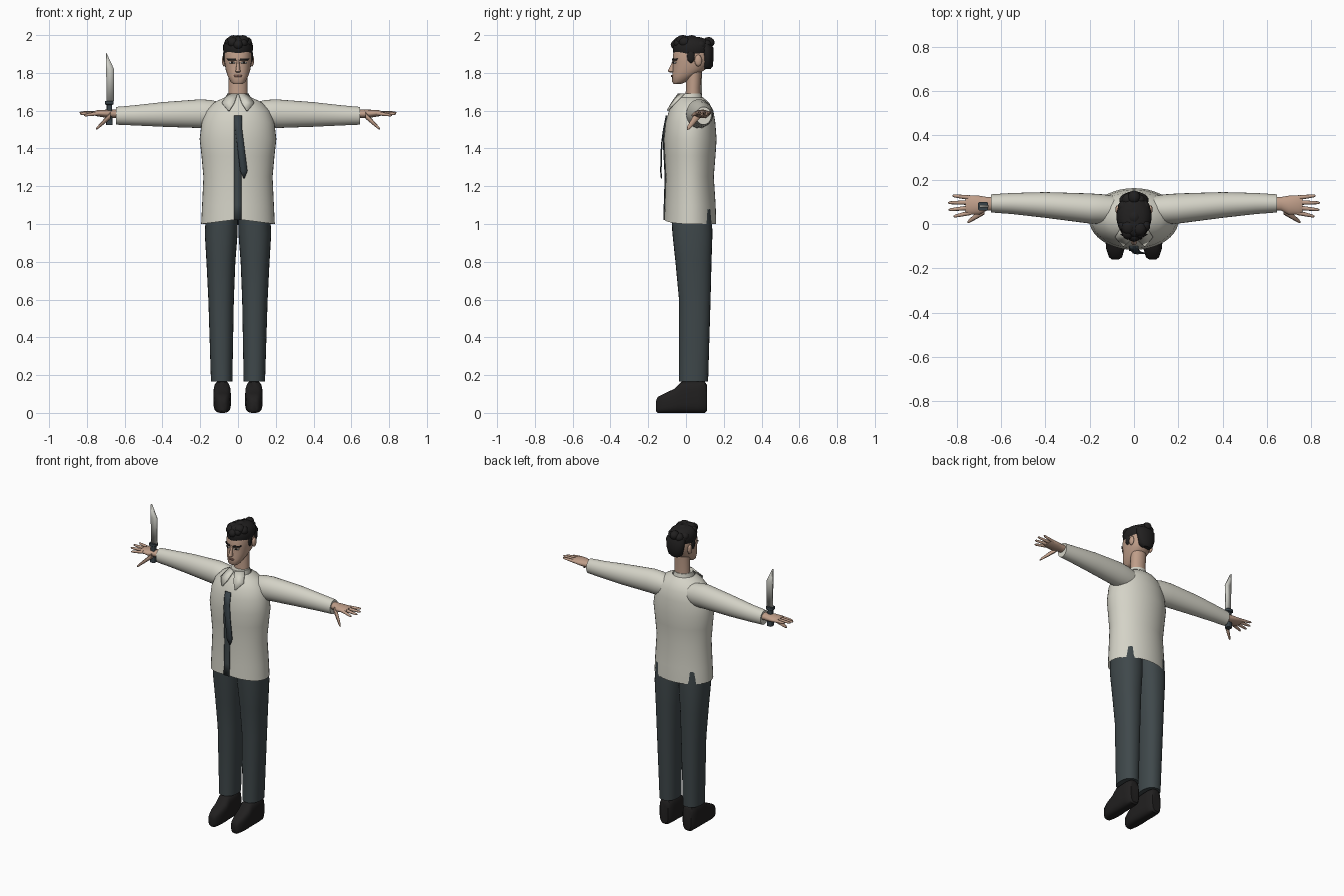
import bpy, bmesh, math, random
from mathutils import Vector

random.seed(4)
if "Cube" in bpy.data.objects:
    bpy.data.objects.remove(bpy.data.objects["Cube"])
parts = []


def material(name, r, g, b):
    m = bpy.data.materials.new(name)
    m.use_nodes = True
    m.diffuse_color = (r, g, b, 1)
    m.node_tree.nodes["Principled BSDF"].inputs["Base Color"].default_value = (r, g, b, 1)
    return m


SHIRT = material("warm white cloth", .66, .65, .57)
SLATE = material("dark slate cloth", .05, .065, .07)
TIE = material("tie blue grey", .04, .055, .065)
BLACK = material("soft black", .015, .014, .014)
SKIN = material("skin", .52, .34, .25)
LIP = material("lips", .33, .17, .13)
STEEL = material("pale steel", .62, .62, .57)


def finish(name, bm, mat, mirror=False, thick=0):
    bmesh.ops.recalc_face_normals(bm, faces=bm.faces)
    mesh = bpy.data.meshes.new(name)
    bm.to_mesh(mesh)
    bm.free()
    mesh.materials.append(mat)
    obj = bpy.data.objects.new(name, mesh)
    bpy.context.scene.collection.objects.link(obj)
    if thick:
        mod = obj.modifiers.new("thickness", "SOLIDIFY")
        mod.thickness, mod.offset = thick, 0
    if mirror:
        obj.modifiers.new("mirror", "MIRROR")
    parts.append(obj)
    return obj


def loft(name, axis, rings, mat, power=2.0, sides=28, mirror=False, caps=True):
    """Skin superellipse rings (position, u0, u1, v0, v1) along an axis."""
    order = {"x": (2, 0, 1), "y": (0, 2, 1), "z": (0, 1, 2)}[axis]
    bm = bmesh.new()
    loops = []
    for w, u0, u1, v0, v1 in rings:
        loop = []
        for i in range(sides):
            t = math.tau * i / sides
            c, s = [math.copysign(abs(k) ** (2 / power), k) for k in (math.cos(t), math.sin(t))]
            uvw = ((u0 + u1) / 2 + c * (u1 - u0) / 2, (v0 + v1) / 2 + s * (v1 - v0) / 2, w)
            loop.append(bm.verts.new([uvw[k] for k in order]))
        loops.append(loop)
    for a, b in zip(loops, loops[1:]):
        for i in range(sides):
            j = (i + 1) % sides
            bm.faces.new((a[i], a[j], b[j], b[i]))
    if caps:
        bm.faces.new(loops[0])
        bm.faces.new(loops[-1])
    return finish(name, bm, mat, mirror)


def body(name, rings, mat, **options):
    """Upright loft centred on x = 0 from (z, half width, front, back)."""
    return loft(name, "z", [(z, -w, w, f, b) for z, w, f, b in rings], mat, **options)


def plate(name, rows, mat, mirror=False, thick=.006):
    """Thin strip from rows (z, x left, x right, y left, y right)."""
    bm = bmesh.new()
    pairs = [(bm.verts.new((l, yl, z)), bm.verts.new((r, yr, z))) for z, l, r, yl, yr in rows]
    for (a, b), (c, d) in zip(pairs, pairs[1:]):
        bm.faces.new((a, b, d, c))
    return finish(name, bm, mat, mirror, thick)


def blob(name, centre, size, mat, mirror=False):
    bm = bmesh.new()
    bmesh.ops.create_icosphere(bm, subdivisions=2, radius=1)
    for v in bm.verts:
        v.co = Vector(centre) + v.co * Vector(size)
    return finish(name, bm, mat, mirror)


def finger(name, a, b, r0, r1):
    """Tapered digit between two points, running outward along x."""
    rings = []
    for t, k in ((0, 1), (.5, 1), (.9, .9), (1, .4)):
        p = Vector(a).lerp(Vector(b), t)
        r = (r0 + (r1 - r0) * t) * k
        rings.append((p.x, p.y - r, p.y + r, p.z - r, p.z + r))
    loft(name, "x", rings, SKIN, sides=10, mirror=True)


# Shirt with a hem that lifts toward the front opening
shirt = body("shirt_body", [
    (1, .195, -.115, .16), (1.1, .19, -.112, .157), (1.25, .183, -.107, .147),
    (1.36, .193, -.113, .156), (1.45, .203, -.117, .162), (1.54, .192, -.108, .155),
    (1.6, .168, -.09, .145), (1.645, .125, -.065, .12), (1.67, .07, -.045, .09)],
    SHIRT, sides=40, caps=False)
for v in shirt.data.vertices:
    if v.co.z < 1.01 and v.co.y < 0:
        v.co.z += .025 * (1 - abs(v.co.x) / .195)
loft("sleeves", "x", [
    (.08, .01, .125, 1.515, 1.64), (.14, 0, .134, 1.505, 1.656), (.2, .002, .138, 1.508, 1.66),
    (.4, .028, .144, 1.515, 1.645), (.55, .045, .14, 1.522, 1.628),
    (.645, .052, .134, 1.526, 1.62)], SHIRT, mirror=True)
body("collar_band", [(1.65, .068, -.05, .092), (1.675, .06, -.04, .085), (1.692, .057, -.033, .082)], SHIRT)
plate("collar_flaps", [(1.688, .004, .055, -.042, -.01), (1.64, .02, .085, -.077, -.058),
                       (1.6, .045, .052, -.099, -.097)], SHIRT, mirror=True)

# Dark opening down the shirt front, and the loose tie over it
plate("shirt_opening", [(z, -.022, .018, y, y) for z, y in (
    (1.02, -.117), (1.1, -.115), (1.25, -.11), (1.36, -.116), (1.45, -.12), (1.54, -.111), (1.57, -.102))], SLATE)
plate("tie", [(1.575, -.02, .02, -.104, -.104), (1.5, -.015, .022, -.119, -.119),
              (1.42, -.005, .032, -.13, -.128), (1.28, .012, .05, -.134, -.132),
              (1.24, .03, .034, -.13, -.13)], TIE)

# Trousers and shoes
loft("trouser_legs", "z", [
    (.165, .03, .143, -.037, .117), (.6, .022, .157, -.037, .13), (.8, .014, .167, -.056, .135),
    (.95, .002, .176, -.072, .14), (1.08, 0, .168, -.08, .135)], SLATE, power=2.3, mirror=True)
loft("shoes", "y", [
    (-.16, .068, .1, .01, .06), (-.15, .054, .113, 0, .085), (-.11, .042, .126, 0, .105),
    (-.06, .037, .13, 0, .128), (-.025, .038, .13, 0, .165), (.06, .04, .13, 0, .17),
    (.1, .045, .125, 0, .165), (.11, .055, .115, .01, .15)], BLACK, power=3.2, mirror=True)

# Hands: palm, four spread fingers and a lowered thumb
loft("palms", "x", [
    (.63, .062, .122, 1.56, 1.605), (.665, .06, .122, 1.56, 1.605), (.7, .042, .128, 1.563, 1.605),
    (.745, .042, .13, 1.57, 1.603), (.76, .05, .124, 1.575, 1.598)], SKIN, mirror=True)
for label, y, tip_x, tip_y, z in (("index", .052, .815, .034, 1.575), ("middle", .074, .837, .064, 1.583),
                                  ("ring", .097, .84, .096, 1.59), ("little", .118, .82, .128, 1.594)):
    finger(label + "_fingers", (.735, y, 1.586), (tip_x, tip_y, z), .011, .007)
finger("thumbs", (.675, .062, 1.575), (.752, .008, 1.502), .019, .009)

# Knife standing upright on the right hand
loft("knife_handle", "z", [(1.525, -.698, -.664, .062, .098), (1.6, -.695, -.667, .066, .094),
                           (1.63, -.695, -.667, .066, .094), (1.634, -.704, -.658, .06, .1),
                           (1.652, -.704, -.658, .06, .1)], TIE, power=5, sides=16)
plate("knife_blade", [(1.65, -.696, -.657, .08, .08), (1.82, -.698, -.656, .08, .08),
                      (1.905, -.698, -.696, .08, .08)], STEEL, thick=.012)

# Neck, head and face
body("neck", [(1.65, .052, -.005, .08), (1.72, .05, 0, .077), (1.83, .05, 0, .085)], SKIN)
body("head", [
    (1.742, .026, -.066, -.025), (1.752, .038, -.073, .0), (1.785, .055, -.073, .05),
    (1.82, .066, -.07, .105), (1.86, .072, -.068, .122), (1.9, .073, -.069, .125),
    (1.95, .064, -.05, .11), (1.98, .035, -.01, .07)], SKIN, power=2.3)
body("nose", [(1.802, .008, -.085, -.06), (1.808, .014, -.096, -.06), (1.82, .011, -.092, -.06),
              (1.85, .007, -.077, -.06), (1.87, .006, -.069, -.06)], SKIN, sides=12)
blob("ears", (.074, .065, 1.865), (.011, .02, .032), SKIN, mirror=True)
plate("eyebrows", [(1.866, .01, .05, -.071, -.052), (1.876, .016, .06, -.071, -.045)], BLACK, mirror=True)
plate("eyes", [(1.85, .018, .044, -.068, -.055), (1.858, .016, .048, -.069, -.053)], STEEL, mirror=True)
plate("pupils", [(1.85, .027, .035, -.069, -.064), (1.859, .026, .036, -.07, -.064)], BLACK, mirror=True)
plate("lips", [(1.779, -.018, 0, -.071, -.077), (1.788, -.02, 0, -.07, -.077)], LIP, mirror=True)

# Hair: cap, nape, sideburns and a crown of curls
body("hair_cap", [
    (1.902, .074, -.066, .125), (1.915, .078, -.07, .135), (1.945, .079, -.07, .138),
    (1.972, .068, -.06, .12), (1.988, .045, -.045, .08), (1.994, .015, -.02, .03)], BLACK)
body("hair_nape", [(1.82, .03, .085, .13), (1.835, .048, .08, .142), (1.88, .062, .082, .146),
                   (1.93, .066, .07, .146), (1.96, .05, .06, .13)], BLACK)
blob("sideburns", (.068, .026, 1.888), (.012, .022, .038), BLACK, mirror=True)
for i in range(12):
    a = math.tau * i / 12
    size = random.uniform(.022, .03)
    blob(f"curl_{i}", (.054 * math.cos(a), .035 + .085 * math.sin(a), random.uniform(1.945, 1.965)),
         (size, size * 1.1, size), BLACK)
for i, (x, y) in enumerate(((.025, -.02), (-.025, -.015), (0, .03))):
    blob(f"top_lock_{i}", (x, y, 1.972), (.034, .036, .028), BLACK)

# Smooth shading with crisp edges
bpy.ops.object.select_all(action="DESELECT")
for obj in parts:
    obj.select_set(True)
bpy.context.view_layer.objects.active = parts[0]
bpy.ops.object.shade_smooth_by_angle(angle=math.radians(42))
